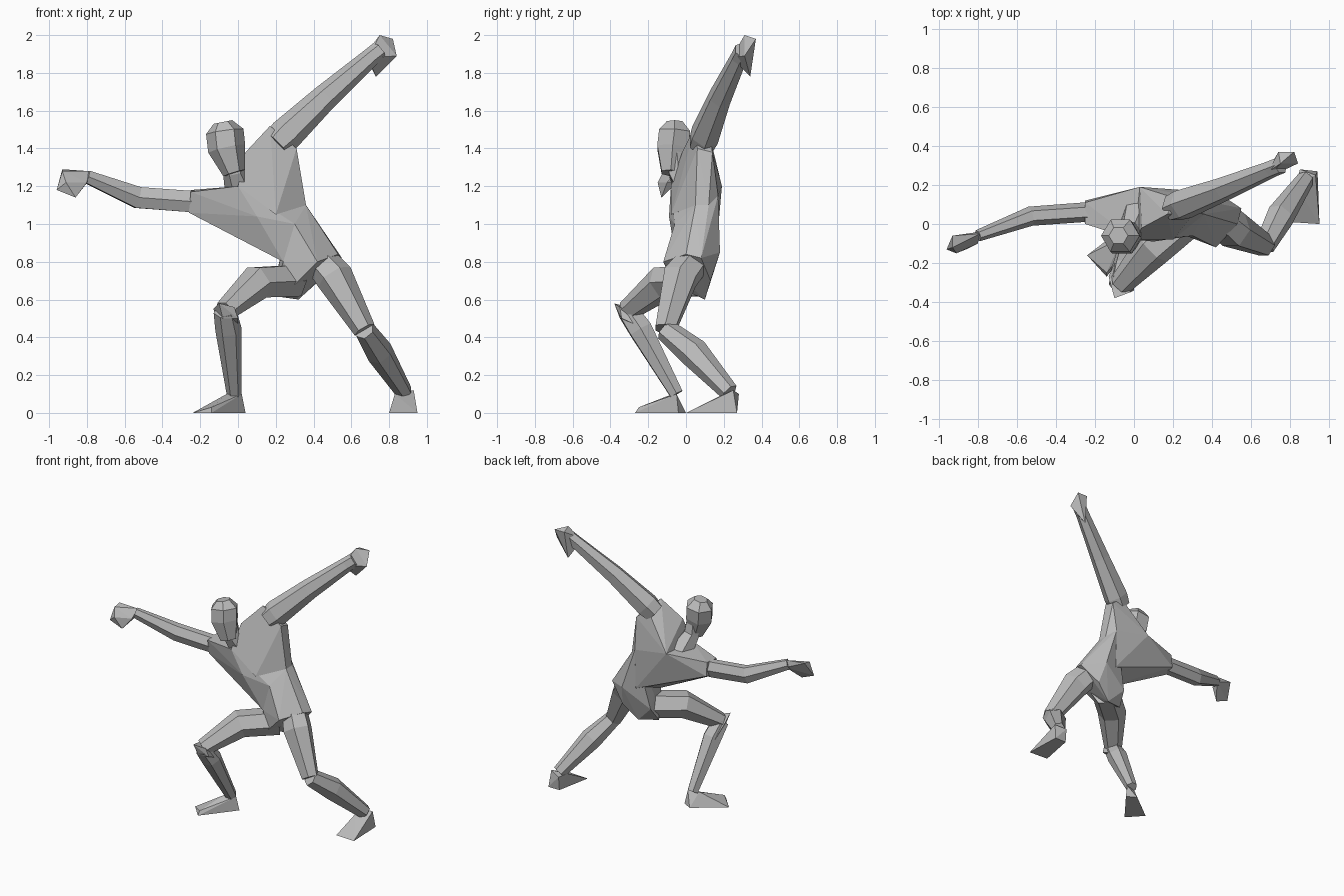
import bpy
import bmesh
from math import cos, sin, tau
from mathutils import Vector

default_cube = bpy.data.objects.get("Cube")
if default_cube:
    bpy.data.objects.remove(default_cube, do_unlink=True)

# One plain grey for the whole figure
grey = bpy.data.materials.new("clay_grey")
grey.use_nodes = True
grey.diffuse_color = (.5, .5, .5, 1)
grey.node_tree.nodes["Principled BSDF"].inputs["Base Color"].default_value = grey.diffuse_color

X, Y, Z = Vector((1, 0, 0)), Vector((0, 1, 0)), Vector((0, 0, 1))


def finish(name, mesh_builder):
    """Turn a bmesh into a flat shaded grey object."""
    bmesh.ops.recalc_face_normals(mesh_builder, faces=mesh_builder.faces[:])
    mesh = bpy.data.meshes.new(name)
    mesh_builder.to_mesh(mesh)
    mesh_builder.free()
    mesh.materials.append(grey)
    part = bpy.data.objects.new(name, mesh)
    bpy.context.collection.objects.link(part)
    return part


def faceted(name, *corners):
    """Chiselled block: convex skin around a few corner points."""
    builder = bmesh.new()
    for corner in corners:
        builder.verts.new(corner)
    skin = bmesh.ops.convex_hull(builder, input=builder.verts[:])
    unused = {v for v in skin["geom_interior"] + skin["geom_unused"]
              if isinstance(v, bmesh.types.BMVert)}
    bmesh.ops.delete(builder, geom=list(unused), context="VERTS")
    return finish(name, builder)


def limb(name, up, *stations, depth=1, sides=6):
    """Loft through stations of (x, y, z, radius); depth flattens or deepens it."""
    builder = bmesh.new()
    centres = [Vector(station[:3]) for station in stations]
    last = len(stations) - 1
    rings = []
    for i, (centre, station) in enumerate(zip(centres, stations)):
        along = (centres[min(i + 1, last)] - centres[max(i - 1, 0)]).normalized()
        wide = up.cross(along).normalized()
        deep = along.cross(wide) * depth
        ring = []
        for k in range(sides):
            angle = tau * k / sides
            offset = (wide * cos(angle) + deep * sin(angle)) * station[-1]
            ring.append(builder.verts.new(centre + offset))
        rings.append(ring)
    for lower, upper in zip(rings, rings[1:]):
        for k in range(sides):
            following = (k + 1) % sides
            builder.faces.new((lower[k], lower[following], upper[following], upper[k]))
    builder.faces.new(rings[0])
    builder.faces.new(rings[-1])
    return finish(name, builder)


# Landmarks where neighbouring body parts meet
waist_side = (.36, .05, 1.1)
waist_rear = (.36, .12, 1.1)
waist_back = (.3, .17, 1.15)
belly = (.3, -.06, 1)
groin = (.24, -.05, .8)
chest_front = (0, -.08, 1.2)
chest_back = (.03, .19, 1.2)
right_knee = (-.07, -.31, .54, .06)
left_knee = (.67, -.11, .44, .06)

# Torso: ribcage, raised shoulder and pelvis
faceted("ribcage", chest_front, chest_back, belly, groin,
        waist_side, waist_rear, waist_back,
        (-.25, 0, 1.17), (-.25, .11, 1.18), (-.26, .03, 1.06), (-.25, .12, 1.08),
        (.1, -.09, 1.04), (.3, .16, .86))
faceted("raised_shoulder", chest_front, chest_back,
        waist_side, waist_rear, waist_back,
        (.04, -.02, 1.38), (.17, .05, 1.52), (.22, .13, 1.45), (.31, .06, 1.4),
        (.31, .14, 1.38), (.2, -.08, 1.05))
faceted("pelvis", belly, groin, waist_side, waist_rear, waist_back,
        (.22, .06, .8), (.55, .08, .82), (.43, .13, .7), (.32, .1, .6),
        (.18, .06, .62), (.3, -.07, .68), (.42, -.12, .8), (.53, 0, .84),
        (.4, .18, .85), (.2, .13, .72))

# Head and neck
limb("head", Y, (-.02, -.08, 1.27, .06), (-.06, -.07, 1.4, .1),
     (-.07, -.06, 1.49, .1), (-.08, -.06, 1.54, .05), depth=.95)
limb("neck", Y, (.02, .04, 1.16, .09), (-.02, -.04, 1.28, .06), (-.03, -.05, 1.4, .05))

# Raised left arm and hanging fist
limb("left_arm", Y, (.2, .08, 1.42, .08), (.25, .1, 1.47, .09),
     (.46, .18, 1.67, .07), (.7, .28, 1.88, .05), (.75, .3, 1.92, .05), depth=.9)
faceted("left_hand",
        (.69, .27, 1.92), (.75, .31, 2), (.74, .37, 1.98), (.82, .37, 1.98),
        (.84, .31, 1.89), (.73, .34, 1.78), (.7, .3, 1.84), (.69, .24, 1.88))

# Outstretched right arm and hanging fist
limb("right_arm", Z, (-.2, .06, 1.12, .05), (-.26, .06, 1.12, .05),
     (-.53, .04, 1.14, .05), (-.8, -.06, 1.25, .03), depth=1.3)
faceted("right_hand",
        (-.79, -.05, 1.28), (-.93, -.06, 1.29), (-.93, -.12, 1.28), (-.96, -.13, 1.18),
        (-.86, -.13, 1.14), (-.91, -.15, 1.22), (-.8, -.1, 1.22), (-.79, -.04, 1.23))

# Bent right leg
limb("right_thigh", Z, (.3, .05, .7, .1), (.1, -.12, .69, .1), right_knee, depth=.95)
faceted("right_kneecap", (-.13, -.27, .55), (-.1, -.38, .58), (-.02, -.35, .56),
        (-.08, -.35, .5), (0, -.34, .5), (-.1, -.2, .45), (0, -.25, .46))
limb("right_calf", Y, right_knee, (-.05, -.24, .44, .07), (-.02, -.05, .1, .04))
faceted("right_foot", (-.06, -.07, .1), (.02, -.05, .1), (.04, -.04, 0), (-.03, 0, 0),
        (-.24, -.16, 0), (-.14, -.27, 0), (-.14, -.25, .03))

# Lunging left leg
limb("left_thigh", Y, (.45, .03, .79, .09), (.51, -.03, .72, .1), left_knee)
limb("left_calf", X, left_knee, (.75, .04, .32, .08), (.88, .23, .11, .05), depth=.9)
faceted("left_foot", (.83, .2, .1), (.93, .25, .12), (.85, .28, .1), (.94, .27, 0),
        (.85, .27, 0), (.8, .01, 0), (.95, 0, 0))
